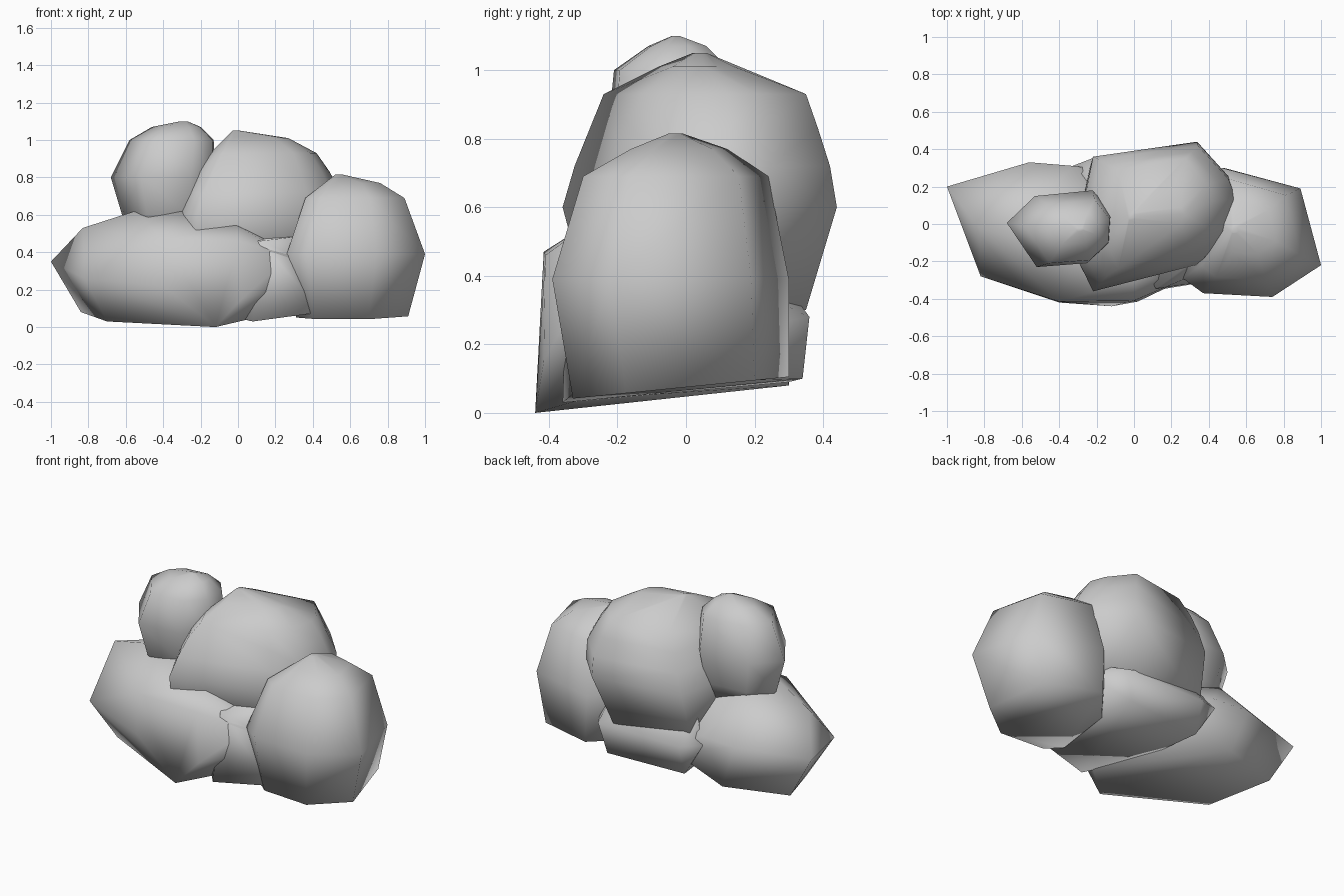
import bpy, bmesh, math


def sections(plan, levels):
    """Corner points of a plan outline fitted to (z, x0, x1, y0, y1, tilt) at each level."""
    xs, ys = [p[0] for p in plan], [p[1] for p in plan]
    pts = []
    for z, x0, x1, y0, y1, tilt in levels:
        for px, py in plan:
            x = x0 + (x1 - x0) * (px - min(xs)) / (max(xs) - min(xs))
            y = y0 + (y1 - y0) * (py - min(ys)) / (max(ys) - min(ys))
            pts.append((x, y, z + tilt * y))
    return pts


def boulder(name, pts):
    """Wrap corner points in a smooth-shaded convex shell."""
    bm = bmesh.new()
    for p in pts:
        bm.verts.new(p)
    bmesh.ops.convex_hull(bm, input=bm.verts[:])
    loose = [v for v in bm.verts if not v.link_faces]
    bmesh.ops.delete(bm, geom=loose, context='VERTS')
    bmesh.ops.recalc_face_normals(bm, faces=bm.faces[:])
    me = bpy.data.meshes.new(name)
    bm.to_mesh(me)
    bm.free()
    ob = bpy.data.objects.new(name, me)
    bpy.context.collection.objects.link(ob)
    bpy.ops.object.select_all(action='DESELECT')
    ob.select_set(True)
    bpy.context.view_layer.objects.active = ob
    bpy.ops.object.shade_smooth_by_angle(angle=math.radians(110))
    return ob


# tall rounded rock on the right
boulder("right_rock", sections(
    [(1.0, -.21), (.89, .2), (.63, .24), (.47, .31), (.28, .1),
     (.26, -.28), (.37, -.36), (.74, -.38)],
    [(.075, .31, .91, -.33, .30, .1), (.39, .26, 1.0, -.39, .30, 0),
     (.69, .36, .89, -.30, .24, 0), (.77, .48, .76, -.16, .12, 0),
     (.815, .52, .56, -.05, -.01, 0)]))

# large central rock
boulder("centre_rock", sections(
    [(.33, .44), (.5, .25), (.55, .13), (.5, -.06), (.36, -.21), (-.22, -.36),
     (-.32, -.15), (-.22, .36), (0, .36)],
    [(.3, -.33, .45, -.28, .35, 0), (.6, -.32, .56, -.36, .44, 0),
     (.72, -.28, .55, -.325, .42, 0),
     (.83, -.23, .49, -.28, .385, 0), (.93, -.15, .42, -.24, .35, 0),
     (1.01, -.06, .27, -.08, .14, 0), (1.05, -.03, .01, .02, .06, 0)]))

# small rock perched at top left
boulder("top_rock", sections(
    [(-.12, .05), (-.22, .17), (-.53, .14), (-.68, 0), (-.52, -.23),
     (-.25, -.21), (-.13, -.1)],
    [(.5, -.55, -.2, -.12, .1, 0), (.6, -.62, -.15, -.19, .14, 0),
     (.8, -.68, -.12, -.23, .18, 0), (1.0, -.58, -.13, -.21, .13, 0),
     (1.07, -.46, -.2, -.11, .06, 0), (1.1, -.31, -.27, -.04, -.02, 0)]))

# long low rock on the left: underside, pointed end, front and back, top
boulder("left_rock", [
    (-.84, .18, .08), (-.7, -.18, .03), (-.12, -.44, .0), (.05, -.3, .04), (-.46, .3, .08),
    (-1.0, .2, .35), (-.82, -.28, .26), (-.83, -.02, .53),
    (-.4, -.415, .47), (-.4, -.42, .22), (.0, -.41, .46), (.02, -.415, .15),
    (.28, -.29, .38), (.27, -.28, .22), (.4, -.1, .35), (-.1, .28, .2),
    (-.56, .33, .36), (-.32, .31, .36),
    (-.55, -.1, .62), (-.3, -.17, .625), (-.5, .15, .57), (.0, -.3, .54)])

# base rock filling the gap underneath
boulder("base_rock", [
    (.08, -.36, .03), (.45, -.3, .08), (.3, .34, .1), (-.2, .3, .09), (-.15, -.1, .09),
    (.35, .36, .28), (-.2, .36, .28), (-.33, .31, .3), (.45, .2, .25),
    (.12, -.345, .46), (.26, -.29, .4), (.45, -.1, .5), (-.2, .2, .5), (.48, -.2, .2)])
